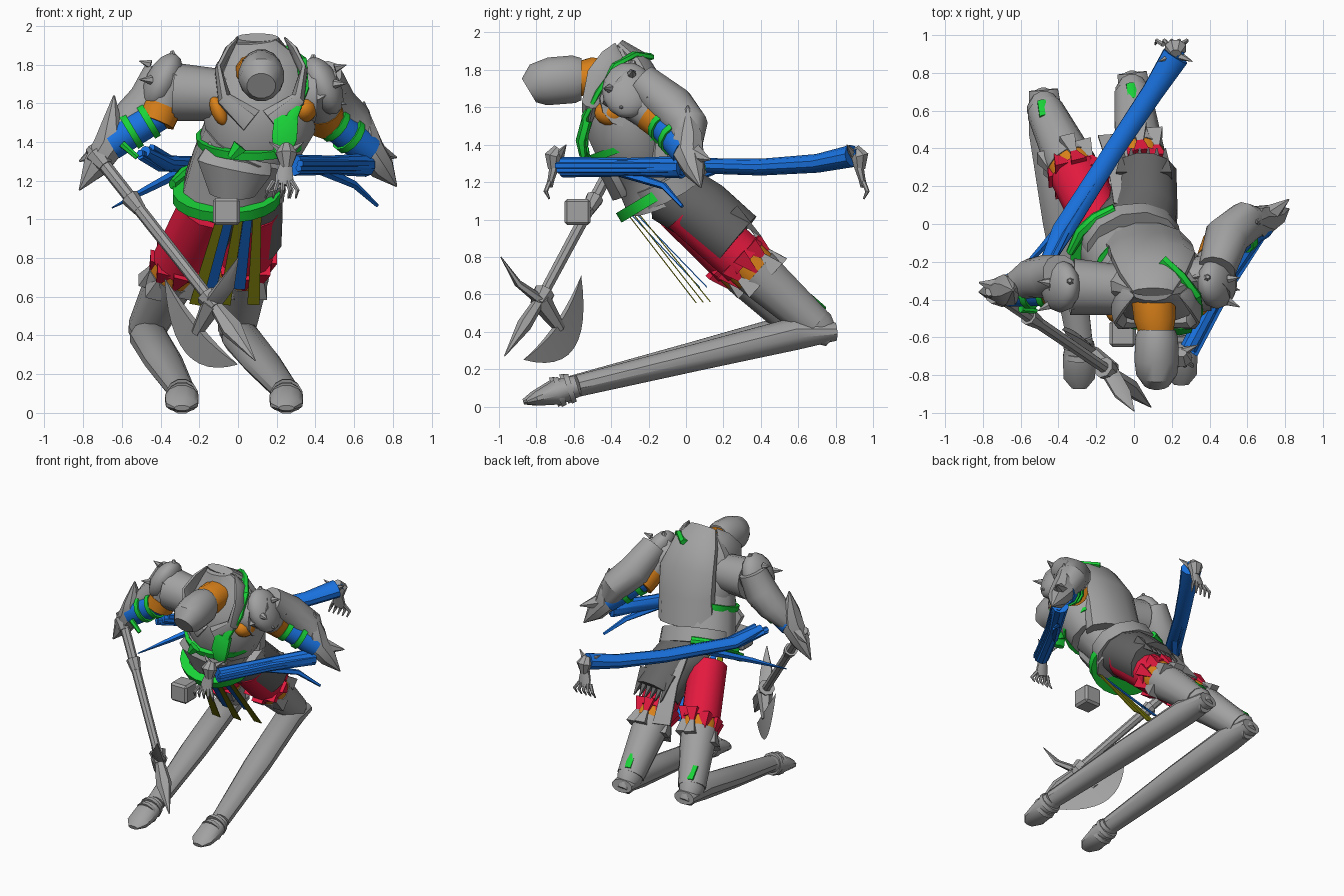
import bpy, bmesh, math, random
from mathutils import Vector

random.seed(4)
default = bpy.data.objects.get("Cube")
if default:
    bpy.data.objects.remove(default, do_unlink=True)


def material(name, red, green, blue):
    mat = bpy.data.materials.new(name)
    mat.use_nodes = True
    mat.diffuse_color = (red, green, blue, 1)
    mat.node_tree.nodes["Principled BSDF"].inputs["Base Color"].default_value = (red, green, blue, 1)
    return mat


steel = material("steel gray", .36, .36, .36)
charcoal = material("charcoal cloth", .13, .13, .13)
scarlet = material("red cloth", .78, .01, .05)
azure = material("blue cloth", .01, .17, .75)
leaf = material("green leather", .01, .65, .04)
amber = material("orange skin", .7, .22, .01)
olive = material("yellow strips", .25, .25, .005)
built = []


def finish(name, bm, mat):
    bmesh.ops.recalc_face_normals(bm, faces=bm.faces[:])
    mesh = bpy.data.meshes.new(name)
    bm.to_mesh(mesh)
    bm.free()
    mesh.materials.append(mat)
    obj = bpy.data.objects.new(name, mesh)
    bpy.context.collection.objects.link(obj)
    built.append(obj)
    return obj


def loft(name, mat, *rows, sides=12):
    """Skin elliptical rings (x, y, z, half width, half depth) along a path."""
    bm = bmesh.new()
    centers = [Vector(row[:3]) for row in rows]
    rings = []
    for i, row in enumerate(rows):
        along = (centers[min(i + 1, len(rows) - 1)] - centers[max(i - 1, 0)]).normalized()
        across = Vector((1, 0, 0))
        across = (across - along * across.dot(along)).normalized()
        depth = along.cross(across)
        ring = []
        for k in range(sides):
            angle = math.tau * (k + .5) / sides
            ring.append(bm.verts.new(centers[i] + across * math.cos(angle) * row[3]
                                     + depth * math.sin(angle) * row[-1]))
        rings.append(ring)
    for low, high in zip(rings, rings[1:]):
        for k in range(sides):
            j = (k + 1) % sides
            bm.faces.new((low[k], low[j], high[j], high[k]))
    bm.faces.new(rings[0])
    bm.faces.new(rings[-1])
    return finish(name, bm, mat)


def limb(name, mat, start, end, first, last, begin=0, stop=1, sides=12):
    """Tapered piece covering a share of the line from start to end."""
    start, end = Vector(start), Vector(end)
    a, b = start.lerp(end, begin), start.lerp(end, stop)
    return loft(name, mat, (*a, first), (*b, last), sides=sides)


def ball(name, mat, center, size, tilt=0):
    bm = bmesh.new()
    bmesh.ops.create_uvsphere(bm, u_segments=14, v_segments=8, radius=1)
    obj = finish(name, bm, mat)
    obj.location, obj.scale, obj.rotation_euler.y = center, size, tilt


# Torso, waist and belts
loft("abdomen", steel, (-.05, -.13, 1.1, .25, .2), (-.02, -.2, 1.27, .23, .2), (.05, -.27, 1.4, .25, .22))
loft("chest", steel, (.07, -.27, 1.37, .25, .21), (.11, -.31, 1.5, .3, .23), (.11, -.35, 1.67, .28, .18),
     (.1, -.33, 1.82, .22, .1), (.09, -.36, 1.92, .11, .05))
loft("waist_guard", steel, (-.02, -.08, 1.16, .27, .22), (0, -.13, 1.25, .26, .22))
loft("hip_belt", leaf, (-.06, -.15, 1.1, .28, .23), (-.06, -.18, 1.15, .28, .23), sides=20)
loft("belt_end", leaf, (-.34, -.15, 1.18, .02, .03), (-.28, -.04, 1.24, .035, .03), (-.2, .03, 1.27, .035, .03),
     (-.1, .08, 1.28, .03), sides=8)
loft("chest_belt", leaf, (.07, -.27, 1.39, .28, .25), (.07, -.285, 1.43, .29, .25), sides=20)
loft("belly_plate", steel, (-.03, -.33, 1.13, .12, .07), (-.02, -.39, 1.27, .2, .08), (.02, -.38, 1.36, .17, .06))
loft("chest_strap", leaf, (.22, -.54, 1.4, .05, .02), (.29, -.54, 1.55, .03, .02), (.34, -.47, 1.68, .03, .02),
     (.33, -.38, 1.82, .03, .02), (.25, -.28, 1.88, .03, .02), (.15, -.19, 1.87, .03, .02), sides=6)
loft("chest_pouch", leaf, (.23, -.55, 1.34, .05, .02), (.24, -.56, 1.42, .075, .03),
     (.25, -.53, 1.53, .07, .03), sides=6)
loft("belt_tag", leaf, (-.04, -.53, 1.32, .02), (.01, -.54, 1.38, .045, .02), sides=6)
loft("back_mantle", steel, (.07, -.13, 1.31, .24, .14), (.09, -.14, 1.5, .23, .1), (.1, -.17, 1.68, .23, .08),
     (.1, -.27, 1.85, .18, .07), (.1, -.36, 1.94, .11, .03))

# Head with collar plates
loft("neck", amber, (.1, -.37, 1.77, .12, .09), (.11, -.5, 1.76, .115, .11), (.12, -.59, 1.75, .09))
loft("helmet", steel, (.12, -.56, 1.75, .1, .115), (.12, -.6, 1.75, .115, .13), (.12, -.72, 1.74, .12, .13),
     (.12, -.79, 1.72, .11, .12), (.12, -.84, 1.69, .075, .075), sides=16)
for side in (-1, 1):
    loft("collar_plate", steel, (.12 + side * .05, -.53, 1.51, .07, .02), (.12 + side * .19, -.51, 1.62, .04, .05),
         (.12 + side * .22, -.45, 1.76, .02, .09), (.12 + side * .17, -.39, 1.87, .02, .07),
         (.12 + side * .12, -.38, 1.94, .005), sides=8)


def side_name(side):
    return "left" if side > 0 else "right"


# Shoulders and arms
def arm(side, shoulder, biceps, forearm, elbow, tip):
    shoulder, biceps, forearm, elbow, tip = map(Vector, (shoulder, biceps, forearm, elbow, tip))
    name, out = side_name(side), Vector((side, 0, 0))
    limb(name + "_shoulder", steel, (.1, -.36, 1.63), shoulder - Vector((0, 0, .03)), .13, .15, .3, .95)
    limb(name + "_upper_arm", steel, shoulder, biceps, .13, .1, -.3, .75)
    limb(name + "_biceps", amber, shoulder, biceps, .105, .1, .7, 1.25)
    limb(name + "_sleeve", azure, biceps, elbow, .085, .09)
    for share in (.15, .5):
        limb(name + "_arm_band", leaf, biceps, elbow, .1, .1, share, share + .12)
    back = Vector((side * .04, .07, .07))
    loft(name + "_arm_guard", steel, (*(shoulder + back), .1), (*(biceps + back), .12),
         (*(forearm + back), .11), (*elbow, .07))
    top = elbow + Vector((side * -.02, 0, .25))
    loft(name + "_elbow_plate", steel, (*top, .005), (*top.lerp(elbow, .6), .06, .08),
         (*elbow, .09), (*elbow.lerp(tip, .5), .07, .06), (*tip, .004), sides=8)
    limb(name + "_elbow_point", steel, elbow, tip + Vector((0, .05, .15)), .08, .004, sides=6)
    # Spiked pauldron
    center = shoulder + Vector((side * .04, 0, .02))
    ball(name + "_pauldron", steel, center, (.09, .14, .16), side * -.45)
    for dy, dz in ((-.1, .01), (.02, .09), (.08, -.03), (-.03, -.08)):
        base = center + out * .06 + Vector((0, dy, dz))
        limb("pauldron_spike", steel, base, base + Vector((side * .06, dy * .3, dz * .2)), .025, .002, sides=6)
    limb("pauldron_fin", steel, center - out * .06, center + Vector((side * -.05, .03, .16)), .09, .01, sides=6)


arm(1, (.4, -.31, 1.67), (.45, -.14, 1.53), (.55, -.06, 1.43), (.67, .01, 1.36), (.82, .08, 1.17))
arm(-1, (-.35, -.33, 1.69), (-.41, -.35, 1.54), (-.5, -.36, 1.45), (-.66, -.35, 1.39), (-.82, -.36, 1.15))
ball("right_armpit", amber, (-.1, -.47, 1.56), (.04, .05, .08), -.4)
ball("left_armpit", amber, (.34, -.4, 1.57), (.07, .09, .07))
limb("right_wrist_tie", leaf, (-.6, -.45, 1.39), (-.52, -.46, 1.32), .02, .015, sides=6)


# Stretched sleeves with loose strands
def streamer(name, *rows):
    loft(name, azure, *rows, sides=10)
    for strand in range(5):
        shift = Vector([random.uniform(-.04, .04) for axis in range(3)])
        loft(name + "_strand", azure, *[(*(Vector(row[:3]) + shift), .02) for row in rows], sides=5)


streamer("long_streamer", (-.48, -.24, 1.35, .03), (-.38, -.04, 1.29, .06, .04), (-.1, .4, 1.28, .055, .045),
         (.1, .7, 1.3, .06, .05), (.22, .89, 1.34, .075, .06))
streamer("short_streamer", (.66, -.02, 1.28, .06), (.48, -.3, 1.28, .05, .05), (.29, -.66, 1.28, .05, .055))
loft("right_tail", azure, (-.65, -.3, 1.06, .004), (-.48, -.12, 1.15, .02), (-.25, .15, 1.27, .03), sides=5)
loft("left_tail", azure, (.72, -.02, 1.07, .01), (.6, -.12, 1.18, .02), (.4, -.4, 1.27, .03), sides=5)


# Dangling hands
def hand(name, x, y, way):
    loft(name + "_cuff", steel, (x, y, 1.38, .03), (x, y + way * .03, 1.34, .06, .05),
         (x, y + way * .03, 1.27, .03), sides=8)
    loft(name + "_palm", steel, (x, y + way * .02, 1.3, .03), (x - .01, y + way * .04, 1.22, .05, .02),
         (x - .02, y + way * .05, 1.18, .04, .02), sides=8)
    for cuff in (-1, 1):
        limb(name + "_cuff_spike", steel, (x, y, 1.34), (x + cuff * .09, y - way * .04, 1.4), .03, .002, sides=5)
    for finger in range(5):
        offset = (finger - 2) * .023
        root = Vector((x - .02 + offset, y + way * .05, 1.2))
        bend = root + Vector((offset * .7, way * .02, -.05))
        loft(name + "_finger", steel, (*root, .013), (*bend, .012),
             (*(bend + Vector((-.01, -way * .02, -.04))), .005), sides=6)


hand("left_hand", .25, -.68, -1)
hand("right_hand", .22, .9, 1)


# Kneeling legs
def leg(side, hip, knee, ankle):
    hip, knee, ankle = map(Vector, (hip, knee, ankle))
    name = side_name(side)
    limb(name + "_trousers", scarlet, hip, knee, .14, .14, -.05, .42)
    limb(name + "_thigh", amber, hip, knee, .13, .13, .35, .52)
    limb(name + "_thigh_guard", steel, hip, knee, .135, .1, .5, .97)
    loft(name + "_knee", steel, (*hip.lerp(knee, .85), .1), (*knee, .09, .1), (*(knee + Vector((0, .07, -.06))), .05))
    # Ragged hem and armour points
    for k in range(8):
        angle = math.tau * k / 8
        ring = Vector((math.cos(angle) * .12, math.sin(angle) * .085, math.sin(angle) * .085))
        limb(name + "_torn_hem", scarlet, hip + ring, knee + ring, .06, .004, .37, .53, sides=4)
        if k % 3:
            limb(name + "_guard_point", steel, knee + ring, hip + ring, .06, .01, .42, .58, sides=4)
    loft(name + "_knee_patch", leaf, (*(knee + Vector((.01, -.05, .17))), .035, .015),
         (*(knee + Vector((-.01, .03, .1))), .025, .015), sides=6)
    loft(name + "_shin", steel, (*(knee + Vector((0, .09, -.02))), .08, .05), (*knee.lerp(ankle, .1), .1, .09),
         (*knee.lerp(ankle, .5), .1, .075), (*ankle, .07, .06))
    toe = ankle + Vector((0, -.27, -.085))
    loft(name + "_foot", steel, (*ankle, .07, .06), (*ankle.lerp(toe, .4), .09, .07),
         (*ankle.lerp(toe, .8), .085, .04), (*toe, .04, .015))
    for share in (.1, .3):
        limb(name + "_ankle_ring", steel, ankle, toe, .08, .085, share, share + .1)


leg(-1, (-.18, 0, 1.03), (-.48, .62, .42), (-.29, -.6, .11))
leg(1, (.07, .03, 1.03), (-.01, .71, .42), (.25, -.58, .11))

# Skirt and hanging strips
loft("skirt", charcoal, (-.02, -.07, 1.14, .24, .18), (.05, .09, 1.04, .19, .18), (.06, .27, .89, .17, .17))
for k in range(6):
    x = -.06 + k * .045
    limb("skirt_tatter", charcoal, (x, .25, 1.05), (x, .4, .91), .05, .005, sides=4)
loft("back_panel", steel, (-.05, .11, 1.2, .08, .01), (-.08, .3, 1.02, .08, .01), (-.12, .47, .78, .1, .01), sides=4)
for k in range(5):
    mat, drop = (olive, .56) if k % 2 == 0 else (azure, .64)
    loft("hanging_strip", mat, (-.08 + k * .045, -.32 + k * .015, 1.04, .03, .004),
         (-.22 + k * .075, .05 + k * .02, drop, .045, .004), sides=4)

# Loose block
bm = bmesh.new()
bmesh.ops.create_cube(bm, size=.14)
bmesh.ops.bevel(bm, geom=bm.edges[:], offset=.015, segments=1, affect="EDGES")
finish("floating_block", bm, steel).location = (-.06, -.58, 1.04)

# Axe
grip, core, point = Vector((-.76, -.35, 1.37)), Vector((-.13, -.78, .57)), Vector((.09, -.97, .27))
limb("axe_handle", steel, grip, core, .035, .03, sides=8)
for share, size in ((.04, .06), (.32, .05), (.95, .06)):
    limb("axe_collar", steel, grip, core, size, size * .7, share, share + .08, sides=8)
loft("axe_tip", steel, (*core, .03), (*core.lerp(point, .45), .06, .04), (*point, .003), sides=6)
loft("axe_back_spike", steel, (*core, .05, .03), (-.06, -.9, .66, .05, .02), (0, -.99, .8, .003), sides=6)
horn, heel = Vector((-.38, -.56, .7)), Vector((0, -.87, .25))
belly, throat = Vector((-.27, -.6, .31)), Vector((-.2, -.69, .44))
limb("blade_neck", steel, core, belly, .06, .03, 0, .6, sides=6)
thick = (heel - horn).cross(belly - horn).normalized() * .02
bm = bmesh.new()
rows = []
for k in range(13):
    t = k / 12
    chord, bulge = horn.lerp(heel, t), 4 * t * (1 - t)
    middle = horn.lerp(heel, .5)
    outer, inner = chord + (belly - middle) * bulge, chord + (throat - middle) * bulge
    rows.append([bm.verts.new(p) for p in (outer, inner + thick * bulge, inner - thick * bulge)])
for low, high in zip(rows, rows[1:]):
    for k in range(3):
        bm.faces.new((low[k], low[k - 1], high[k - 1], high[k]))
bmesh.ops.remove_doubles(bm, verts=bm.verts[:], dist=.0005)
finish("axe_blade", bm, steel)

for obj in built:
    obj.select_set(True)
bpy.context.view_layer.objects.active = built[0]
bpy.ops.object.shade_smooth_by_angle(angle=math.radians(35))
